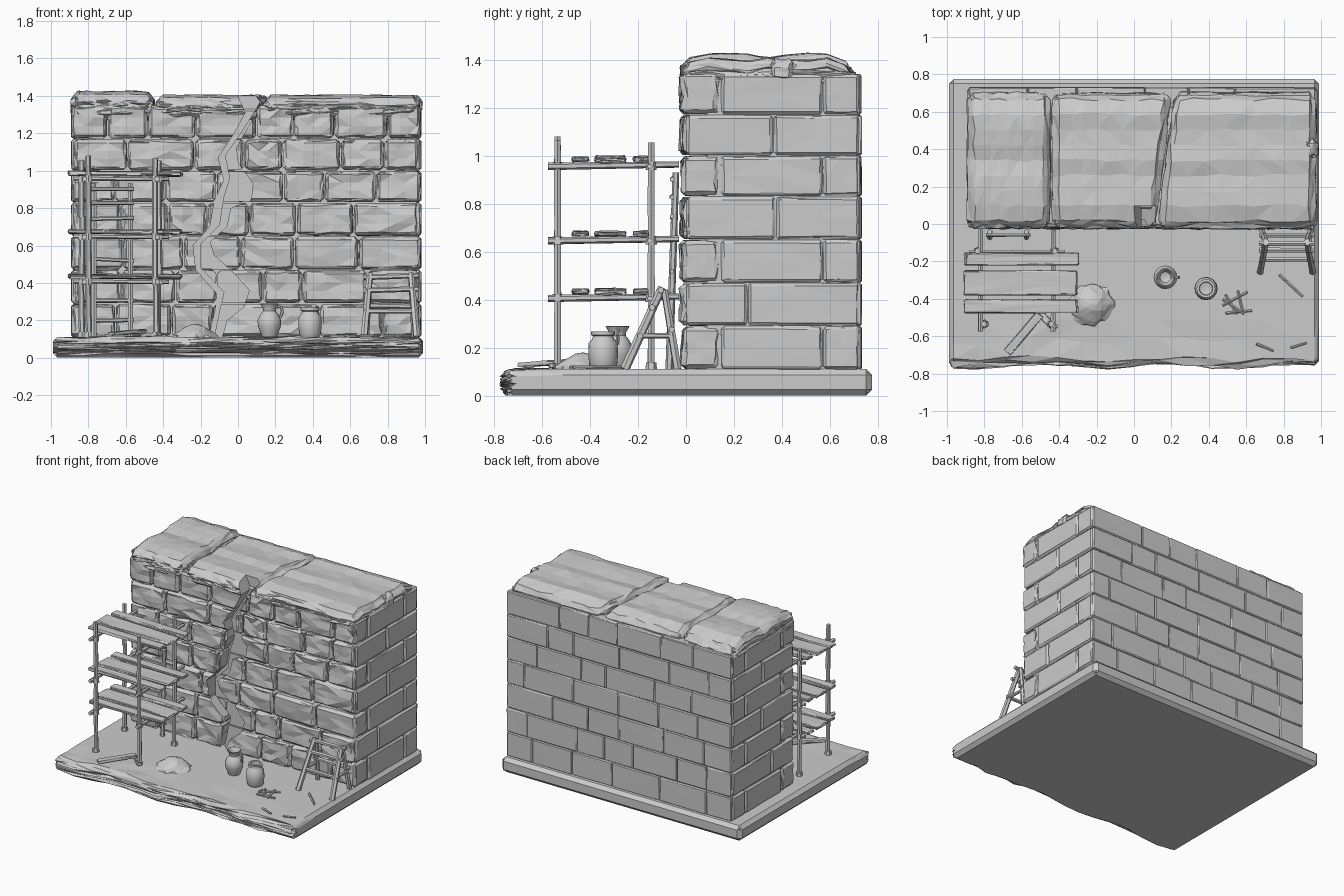
import bpy, bmesh, math, random
from mathutils import Vector, Matrix

if "Cube" in bpy.data.objects:
    bpy.data.objects.remove(bpy.data.objects["Cube"])
random.seed(7)
R = random.uniform

def finish(name, bm, smooth=False):
    bmesh.ops.recalc_face_normals(bm, faces=bm.faces)
    bmesh.ops.triangulate(bm, faces=bm.faces)
    me = bpy.data.meshes.new(name)
    bm.to_mesh(me)
    bm.free()
    ob = bpy.data.objects.new(name, me)
    bpy.context.collection.objects.link(ob)
    if smooth:
        bpy.context.view_layer.objects.active = ob
        ob.select_set(True)
        bpy.ops.object.shade_smooth_by_angle(angle=math.radians(40))
        ob.select_set(False)
    return ob

def block(bm, lo, hi, bevel=0.015, jit=(0, 0, 0), n=3, mat=Matrix()):
    """Chamfered, subdivided box with jittered vertices."""
    made, N = {}, n + 1
    def vert(idx):
        if idx not in made:
            inset = bevel * 0.5 if sum(i in (0, N) for i in idx) > 1 else 0
            p = []
            for i, l, h, j in zip(idx, lo, hi, jit):
                c = l + bevel + (h - l - 2 * bevel) * (i - 1) / (n - 1)
                c = l + inset if i == 0 else h - inset if i == N else c
                p.append(c + R(-j, j))
            made[idx] = bm.verts.new(mat @ Vector(p))
        return made[idx]
    for a in range(3):
        for side in (0, N):
            for j in range(N):
                for k in range(N):
                    quad = []
                    for u, w in ((j, k), (j + 1, k), (j + 1, k + 1), (j, k + 1)):
                        idx = [u, w]
                        idx.insert(a, side)
                        quad.append(vert(tuple(idx)))
                    bm.faces.new(quad)
    return list(made.values())

def stick(bm, a, b, r=0.016, sides=6):
    a, b = Vector(a), Vector(b)
    m = Matrix.Translation((a + b) / 2) @ (b - a).to_track_quat('Z', 'Y').to_matrix().to_4x4()
    bmesh.ops.create_cone(bm, cap_ends=True, segments=sides, radius1=r * R(1, 1.15),
                          radius2=r * R(.9, 1), depth=(b - a).length, matrix=m)

def cuts(a, b, wmin, wmax):
    xs = [a, a + R(wmin, wmax) * 0.8]
    while b - xs[-1] > wmax * 1.15:
        xs.append(xs[-1] + R(wmin, wmax))
    return xs + [b]

def carve(targets, pts, y0, y1):
    """Cut a prism with an xz outline out of the targets."""
    bm = bmesh.new()
    f = bm.faces.new([bm.verts.new((x, y0, z)) for x, z in pts])
    ext = bmesh.ops.extrude_face_region(bm, geom=[f])['geom']
    for v in [g for g in ext if isinstance(g, bmesh.types.BMVert)]:
        v.co.y = y1
    cutter = finish("crack_cutter", bm)
    cutter.hide_render = True
    for ob in targets:
        m = ob.modifiers.new("crack", 'BOOLEAN')
        m.operation, m.object, m.solver, m.use_self = 'DIFFERENCE', cutter, 'EXACT', True
        bpy.context.view_layer.objects.active = ob
        bpy.ops.object.modifier_apply(modifier=m.name)
    bpy.data.objects.remove(cutter)

# base slab with a rough front edge
bm = bmesh.new()
for v in block(bm, (-.99, -.75, 0), (.99, .775, .112), .025, n=15):
    if v.co.y < -.6:
        v.co.y += R(-.018, .018) + .012 * math.sin(v.co.x * 9)
        v.co.z += R(-.01, .004) if v.co.z > .05 else 0
    v.co.z = max(v.co.z, 0)
finish("base_slab", bm)
# wall core
bm = bmesh.new()
block(bm, (-.875, .08, .1), (.965, .722, 1.33), .01)
finish("wall_core", bm)
# rough front courses
rows = [.108, .29, .47, .65, .83, 1.0, 1.17, 1.35]
bm = bmesh.new()
for i in range(7):
    ins = .012 * (i % 2)
    xs = cuts(-.892 + ins, .98 - ins, .2, .36)
    for a, b in zip(xs, xs[1:]):
        block(bm, (a + .003, R(-.024, -.006), rows[i] + .003), (b - .003, .138, rows[i + 1] - .003),
              .018, (.0015, .009, .0015), 4)
front = finish("front_stones", bm)
# smooth side and back courses
bm = bmesh.new()
for i in range(7):
    z0, z1 = rows[i] + .002, min(rows[i + 1], 1.34) - .002
    ys = [.0, R(.25, .45), .725] if i % 2 else [.145, .57, .725]
    for x0, x1 in ((-.892, -.8), (.885, .98)):
        for a, b in zip(ys, ys[1:]):
            block(bm, (x0, a + .002, z0), (x1, b - .002, z1), .012, (.002, .002, .002))
    xs = cuts(-.885, .973, .2, .42)
    for a, b in zip(xs, xs[1:]):
        block(bm, (a + .001, .62, z0), (b - .001, .731 + R(-.003, .002), z1), .006, (.001, .001, .001), 2)
finish("side_and_back_stones", bm)
# cap stones, each worn into soft lobes
bm = bmesh.new()
for x0, x1, top, lobes in ((-.89, -.45, 1.425, 2), (-.435, .112, 1.405, 3), (.13, .97, 1.405, 3)):
    for v in block(bm, (x0, -.018, 1.27), (x1, .7, top), .035, (.007, .009, .004), 9):
        if v.co.z > 1.35:
            v.co.z -= .018 * abs(math.cos(math.pi * lobes * v.co.y / .7)) ** 4
            v.co.z -= .03 * max(0, (v.co.y - .6) / .1)
        v.co.x += .13 * max(v.co.y, 0) * max(0, 1 - abs(v.co.x - .12) / .5)
caps = finish("cap_stones", bm)
bm = bmesh.new()
block(bm, (.9, .34, 1.3), (.985, .46, 1.4), .03, (.004, .004, .004))
finish("cap_lump", bm)
# jagged crack: a shallow broken area, then a deep slit beside it
left = [(0, 1.5), (.0, 1.4), (.04, 1.31), (-.02, 1.2), (-.105, 1.07), (-.075, .95), (-.125, .84),
        (-.15, .7), (-.24, .6), (-.225, .47), (-.11, .34), (-.12, .26), (-.16, .09)]
width = [.14, .14, .05, .04, .035, .03, .045, .05, .04, .025, .035, .025, .03]
edge = [(.13, 1.38), (.08, 1.28), (-.01, 1.12), (.0, 1.04), (.08, .93), (.07, .84), (-.04, .8), (-.06, .7),
        (-.15, .62), (-.13, .55), (-.02, .45), (.06, .36), (.03, .27), (-.06, .2), (-.09, .09)]
carve([front], [(x + .012, z) for x, z in left[2:]] + edge[::-1], -.15, .022)
carve([front, caps], left + [(x + w, z + .01) for (x, z), w in zip(left, width)][::-1], -.15, .095)
# scaffold poles and bearers
bm = bmesh.new()
posts = [(-.8, -.535, 1.075), (-.44, -.535, 1.06), (-.835, -.145, 1.05), (-.425, -.145, 1.05)]
levels = (.405, .645, .955)
for x, y, h in posts:
    zs = [.105, .42, .75, h]
    for a, b in zip(zs, zs[1:]):
        stick(bm, (x + R(-.004, .004), y, a), (x + R(-.004, .004), y, b + .005))
    for z in (.12,) + levels:
        stick(bm, (x, y, z - .015), (x, y, z + .018), .022)
for z in levels:
    for x in (-.82, -.432):
        stick(bm, (x, -.575, z), (x, -.03, z + .008), .014)
    stick(bm, (-.88, -.15, z + .005), (-.37, -.15, z), .012)
finish("scaffold_frame", bm)
# scaffold planks
bm = bmesh.new()
for z in levels:
    for y0, y1 in ((-.475, -.405), (-.38, -.25), (-.22, -.155)):
        m = Matrix.Translation((-.605 + R(-.01, .01), 0, z)) @ Matrix.Rotation(R(-.02, .02), 4, 'Y')
        block(bm, (-.3, y0, .018), (.3, y1, .04), .005, (.004, .003, .002), 4, m)
finish("scaffold_planks", bm)
# ladder leaning on the wall
bm = bmesh.new()
for x in (-.77, -.575):
    stick(bm, (x, -.07, .11), (x, -.042, .93), .014)
for z in (.2, .3, .42, .52, .65, .74, .82, .905):
    stick(bm, (-.79, -.058, z + R(-.01, .01)), (-.555, -.058, z + R(-.01, .01)), .011)
finish("ladder", bm)
# small trestle at the right
bm = bmesh.new()
for x, s in ((.705, -1), (.925, 1)):
    stick(bm, (x + .03 * s, -.255, .11), (x, -.1, .45), .018)
    stick(bm, (x + .02 * s, -.035, .11), (x, -.09, .44), .016)
    stick(bm, (x + .02 * s, -.19, .25), (x + .015 * s, -.05, .25), .011)
for z, y in ((.25, -.19), (.36, -.14), (.43, -.105), (.28, -.06)):
    stick(bm, (.67, y, z), (.965, y, z + R(-.01, .01)), .014)
finish("trestle", bm)

# pots turned from profiles
def pot(name, x, y, prof, handle):
    bm = bmesh.new()
    vs = [bm.verts.new((r, 0, z)) for r, z in prof]
    es = [bm.edges.new(p) for p in zip(vs, vs[1:])]
    bmesh.ops.spin(bm, geom=vs + es, axis=(0, 0, 1), cent=(0, 0, 0), angle=math.tau, steps=16)
    bmesh.ops.remove_doubles(bm, verts=bm.verts, dist=.0005)
    for (r0, z0), (r1, z1) in zip(handle, handle[1:]):
        stick(bm, (r0, 0, z0), (r1, 0, z1), .008)
    bmesh.ops.translate(bm, verts=bm.verts, vec=(x, y, .11))
    finish(name, bm, True)

pot("jug", .168, -.285, [(0, 0), (.04, 0), (.047, .02), (.062, .06), (.063, .09), (.05, .12), (.034, .14),
    (.036, .155), (.05, .178), (.044, .18), (.028, .155), (.028, .12), (0, .11)],
    [(.034, .16), (.06, .165), (.07, .14), (.058, .105)])
pot("jar", .385, -.345, [(0, 0), (.05, 0), (.058, .015), (.062, .06), (.06, .11), (.045, .128), (.042, .138),
    (.05, .142), (.05, .158), (.036, .158), (.034, .13), (0, .12)], [])
# rubble mound by the crack
bm = bmesh.new()
for v in bmesh.ops.create_icosphere(bm, subdivisions=3, radius=1)['verts']:
    k = max(v.co.z, -.1)
    v.co = (-.23 + v.co.x * .13 * R(.85, 1.1), -.43 + v.co.y * .12 * R(.85, 1.1), .105 + .075 * k * abs(k))
finish("rubble_mound", bm)
# loose boards and twigs on the ground
bm = bmesh.new()
for x, y, z, l, w, ang in ((-.59, -.585, .135, .27, .045, .87), (-.465, -.515, .122, .13, .035, -.8)):
    m = Matrix.Translation((x, y, z)) @ Matrix.Rotation(ang, 4, 'Z') @ Matrix.Rotation(-.05, 4, 'Y')
    block(bm, (-l / 2, -w / 2, -.01), (l / 2, w / 2, .01), .004, (.002, .002, .002), 3, m)
finish("loose_boards", bm)
bm = bmesh.new()
for x, y, l, ang in ((.54, -.40, .15, .5), (.53, -.44, .13, -.6), (.56, -.47, .14, .1), (.52, -.43, .12, 2.1),
                     (.57, -.42, .13, 1.8), (.84, -.33, .17, -.75), (.70, -.66, .1, -.4), (.88, -.65, .09, .3)):
    d, c = Vector((math.cos(ang), math.sin(ang), 0)) * l / 2, Vector((x, y, .118))
    stick(bm, c - d, c + d, .007, 5)
finish("twigs", bm)
